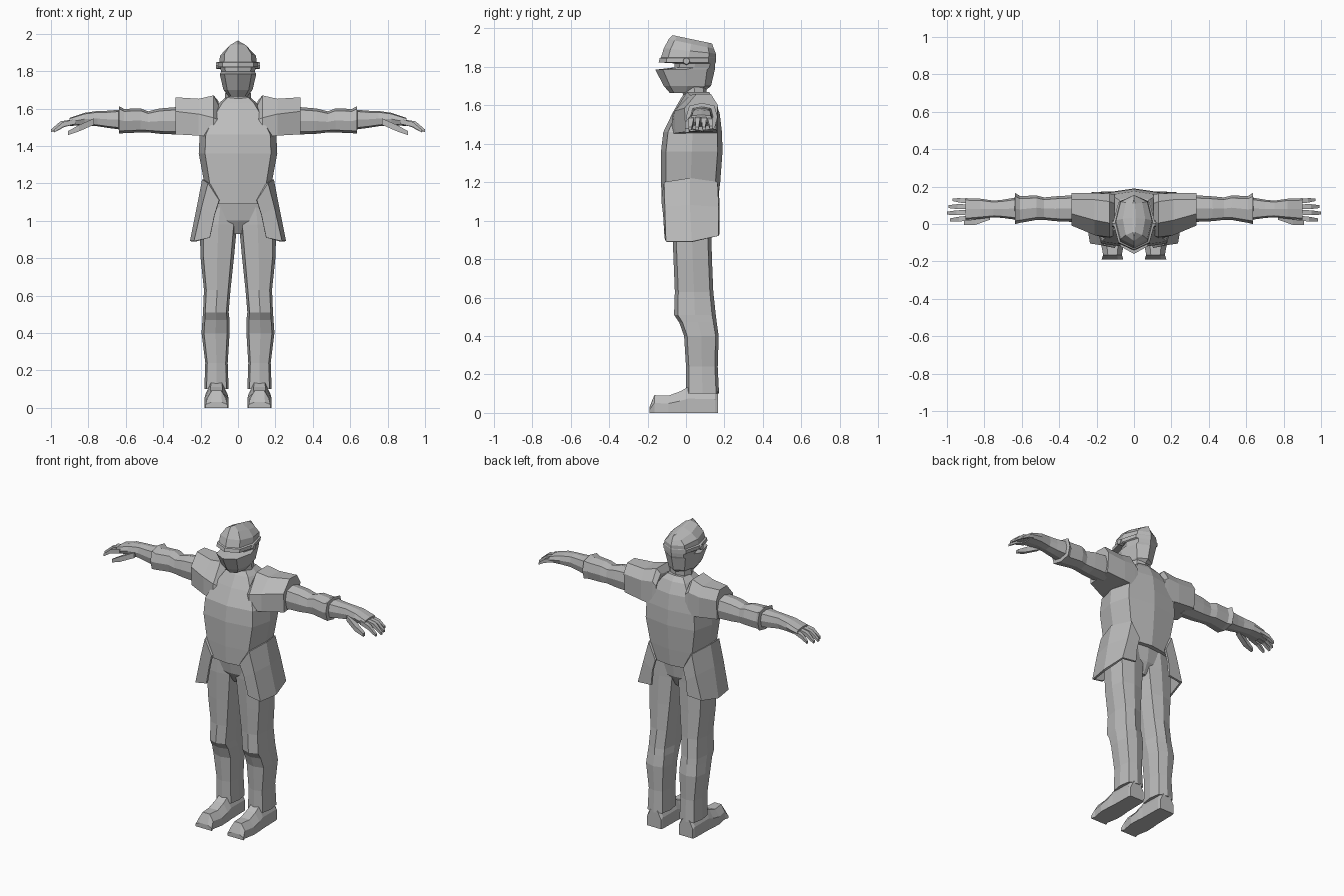
import bpy, bmesh
from mathutils import Vector

cloth = bpy.data.materials.new("plain grey")
cloth.diffuse_color = (0.5, 0.5, 0.5, 1)


def loft(name, rings, mirror=False, closed=True):
    """Skin a list of equal-length point rings; optionally mirror over x."""
    bm = bmesh.new()
    vs = [[bm.verts.new(p) for p in r] for r in rings]
    n = len(rings[0])
    for a, b in zip(vs, vs[1:]):
        for i in range(n if closed else n - 1):
            j = (i + 1) % n
            bm.faces.new((a[i], a[j], b[j], b[i]))
    if closed:
        bm.faces.new(vs[0][::-1])
        bm.faces.new(vs[-1])
    bmesh.ops.recalc_face_normals(bm, faces=bm.faces)
    me = bpy.data.meshes.new(name)
    bm.to_mesh(me)
    bm.free()
    me.materials.append(cloth)
    ob = bpy.data.objects.new(name, me)
    bpy.context.collection.objects.link(ob)
    if mirror:
        ob.modifiers.new("Mirror", 'MIRROR').use_mirror_merge = False
    return ob


def octagon(u0, u1, v0, v1, k):
    """Eight points with corners on the axes; k sets how square it is."""
    cu, cv, ru, rv = (u0 + u1) / 2, (v0 + v1) / 2, (u1 - u0) / 2, (v1 - v0) / 2
    unit = [(0, -1), (k, -k), (1, 0), (k, k), (0, 1), (-k, k), (-1, 0), (-k, -k)]
    return [(cu + a * ru, cv + b * rv) for a, b in unit]


def upright(levels, k, slope=0):
    return [[(x, y, z - slope * t * y) for x, y in octagon(x0, x1, y0, y1, k)]
            for z, x0, x1, y0, y1, *rest in levels for t in [rest[0] if rest else 0]]


def sideways(levels, k):
    return [[(x, y, z) for y, z in octagon(y0, y1, z0, z1, k)]
            for x, y0, y1, z0, z1 in levels]


# Torso
loft("torso", upright([
    (1.09, -.185, .185, -.125, .165), (1.2, -.18, .18, -.13, .178),
    (1.36, -.21, .21, -.13, .19), (1.46, -.205, .205, -.118, .187),
    (1.56, -.15, .15, -.07, .175), (1.63, -.10, .10, -.03, .145),
    (1.66, -.065, .065, -.01, .12)], .84))

# Hips between the trouser legs
loft("hips", upright([
    (.93, -.03, .03, -.03, .09), (1.0, -.13, .13, -.07, .125),
    (1.12, -.17, .17, -.09, .14)], .85))

# Trouser legs
loft("trouser_leg", upright([
    (.10, .05, .18, 0, .172), (.24, .055, .175, .0, .165),
    (.40, .045, .195, -.01, .17), (.47, .045, .19, -.035, .16),
    (.51, .05, .187, -.062, .155), (.63, .04, .182, -.058, .142),
    (.80, .022, .2, -.065, .135), (.98, .005, .205, -.072, .13),
    (1.12, .005, .175, -.07, .13)], .82), mirror=True)

# Shoes, skinned from toe to heel
shoe = []
for y, w, top in [(-.19, .058, .03), (-.165, .05, .092), (-.09, .064, .09),
                  (-.03, .062, .112), (.01, .058, .135), (.15, .055, .13), (.166, .05, .11)]:
    c = .115
    shoe.append([(c - w, y, .0), (c + w, y, .0), (c + w, y, top * .55),
                 (c + w * .5, y, top), (c - w * .5, y, top), (c - w, y, top * .55)])
loft("shoe", shoe, mirror=True)

# Flared coat skirts, open at front and back
tail = loft("coat_skirt", [
    [(.10, -.122, 1.11), (.155, -.11, 1.2), (.185, .02, 1.22), (.15, .16, 1.2), (.10, .168, 1.1)],
    [(.125, -.112, 1.03), (.19, -.105, 1.07), (.212, .02, 1.08), (.185, .165, 1.07), (.12, .168, 1.03)],
    [(.15, -.105, .91), (.23, -.10, .89), (.25, .03, .89), (.225, .165, .92), (.13, .168, .93)],
], mirror=True, closed=False)
solid = tail.modifiers.new("Thickness", 'SOLIDIFY')
solid.thickness = .014
solid.offset = 0

# Broad raised shoulders
shoulder = []
for x, prof in [
    (.105, [(-.07, 1.45), (-.06, 1.54), (.02, 1.62), (.11, 1.64), (.16, 1.58), (.165, 1.46)]),
    (.13, [(-.08, 1.45), (-.07, 1.55), (.005, 1.67), (.12, 1.67), (.162, 1.6), (.165, 1.45)]),
    (.21, [(-.055, 1.455), (-.06, 1.57), (.02, 1.652), (.13, 1.65), (.166, 1.59), (.165, 1.46)]),
    (.335, [(.0, 1.462), (-.008, 1.585), (.055, 1.66), (.13, 1.658), (.166, 1.6), (.155, 1.475)]),
]:
    shoulder.append([(x, y, z) for y, z in prof])
loft("shoulder", shoulder, mirror=True)

# Sleeves with a wider cuff
loft("sleeve", sideways([
    (.30, .01, .155, 1.46, 1.61), (.42, .015, .148, 1.465, 1.60),
    (.48, .022, .142, 1.472, 1.585), (.52, .022, .152, 1.472, 1.6),
    (.61, .006, .15, 1.468, 1.598), (.635, .0, .165, 1.466, 1.612),
    (.638, .025, .14, 1.49, 1.59)], .8), mirror=True)

# Forearm, wrist and palm
loft("hand", sideways([
    (.61, .02, .145, 1.485, 1.595), (.70, .032, .13, 1.497, 1.588),
    (.75, .036, .125, 1.505, 1.587), (.82, .028, .135, 1.51, 1.577),
    (.90, .02, .138, 1.507, 1.55)], .82), mirror=True)

# Fingers and thumb as bent tapering bars
for label, pts, w in [
    ("index_finger", [(.87, .033, 1.53), (.935, .026, 1.515), (.985, .022, 1.478)], .013),
    ("middle_finger", [(.87, .063, 1.532), (.95, .06, 1.518), (1.0, .058, 1.48)], .013),
    ("ring_finger", [(.87, .092, 1.532), (.945, .093, 1.516), (.992, .093, 1.48)], .013),
    ("little_finger", [(.87, .12, 1.53), (.93, .126, 1.512), (.97, .13, 1.485)], .012),
    ("thumb", [(.77, .04, 1.53), (.85, .012, 1.495), (.91, .005, 1.468)], .017),
]:
    rings = []
    for p, s in zip(pts, (1, 1, .6)):
        x, y, z = p
        d = w * s
        rings.append([(x, y - d, z - d), (x, y + d, z - d), (x, y + d, z + d), (x, y - d, z + d)])
    loft(label, rings, mirror=True)

# Neck
loft("neck", upright([
    (1.58, -.09, .09, -.04, .13), (1.65, -.07, .07, -.015, .105),
    (1.74, -.065, .065, -.03, .11)], .75))

# Helmet: keeled jaw guard, recessed eye slit, brim and peaked crown
loft("helmet", upright([
    (1.665, -.05, .05, -.085, .085), (1.70, -.078, .078, -.115, .13),
    (1.785, -.098, .098, -.16, .15), (1.797, -.09, .09, -.06, .15),
    (1.818, -.095, .095, -.06, .152), (1.823, -.112, .112, -.142, .155),
    (1.845, -.112, .112, -.137, .155), (1.849, -.1, .1, -.13, .155),
    (1.885, -.096, .096, -.115, .155, .5), (1.925, -.06, .06, -.09, .145, 1),
    (1.95, -.008, .008, -.07, .135, 1)], .74, .21))

# Helmet pivots at the temples
loft("visor_pivot", sideways([
    (.09, -.018, .022, 1.81, 1.85), (.118, -.015, .019, 1.813, 1.847)], .707), mirror=True)
